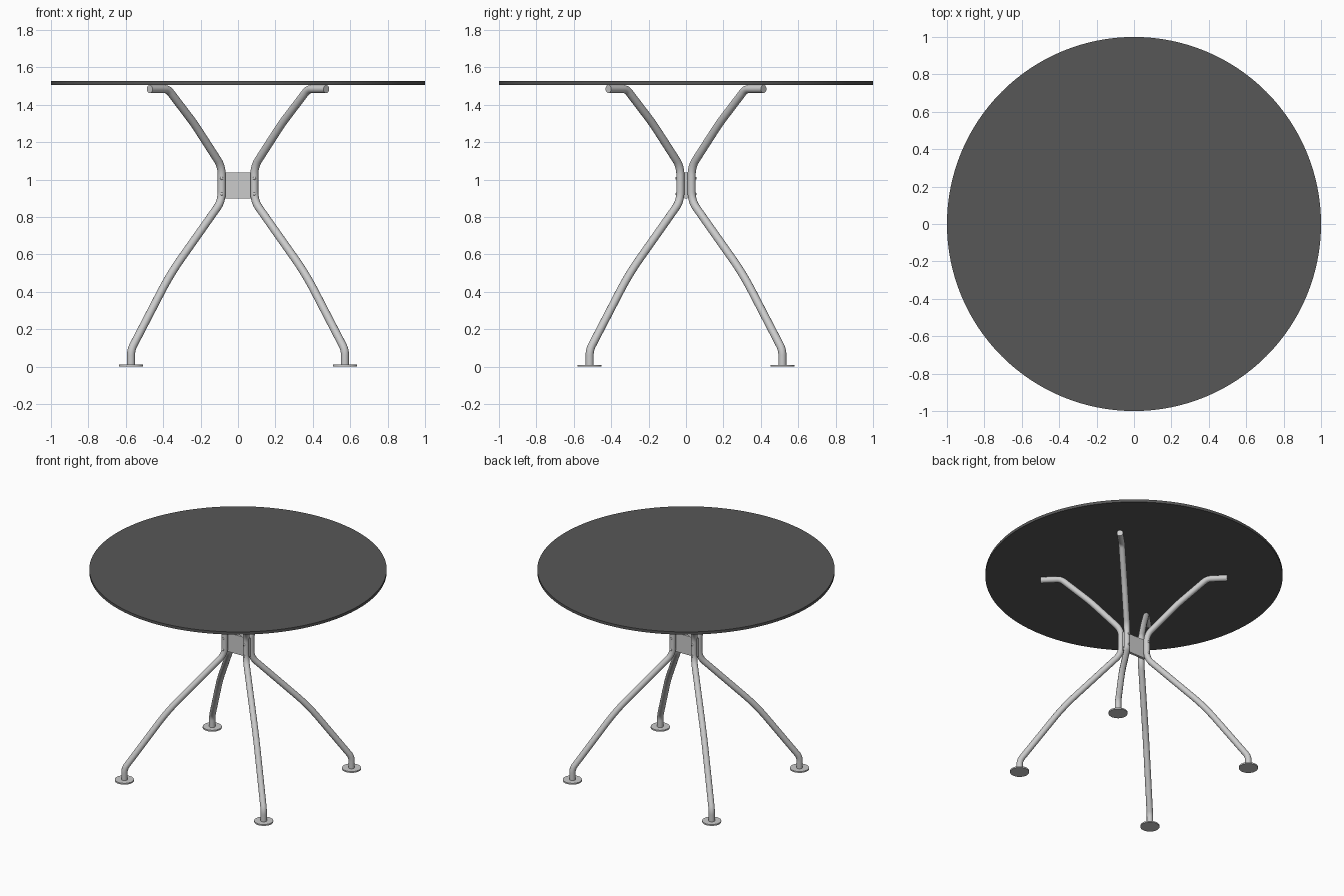
import bpy
from math import radians, tan, cos, pi
from mathutils import Vector

if "Cube" in bpy.data.objects:
    bpy.data.objects.remove(bpy.data.objects["Cube"])

TUBE_R = 0.0215
LEG_X, LEG_Y = 0.087, 0.03          # where the vertical part of each leg sits


def smooth(ob):
    bpy.ops.object.select_all(action='DESELECT')
    bpy.context.view_layer.objects.active = ob
    ob.select_set(True)
    bpy.ops.object.shade_smooth_by_angle(angle=radians(35))


def cylinder(name, r, z0, z1, x=0, y=0, sides=48):
    bpy.ops.mesh.primitive_cylinder_add(vertices=sides, radius=r, depth=z1 - z0,
                                        location=(x, y, (z0 + z1) / 2))
    ob = bpy.context.object
    ob.name = name
    smooth(ob)
    return ob


def fillet(corners, steps=8):
    """Round each (point, radius) corner of a path with an arc."""
    pts = [corners[0][0]]
    for i in range(1, len(corners) - 1):
        p, r = corners[i]
        a = (corners[i - 1][0] - p).normalized()
        b = (corners[i + 1][0] - p).normalized()
        half = (pi - a.angle(b)) / 2
        centre = p + (a + b).normalized() * (r / cos(half))
        s = (p + a * r * tan(half) - centre).normalized()
        e = (p + b * r * tan(half) - centre).normalized()
        pts += [centre + s.slerp(e, k / steps) * r for k in range(steps + 1)]
    pts.append(corners[-1][0])
    return pts


def tube(name, pts):
    cu = bpy.data.curves.new(name, 'CURVE')
    cu.dimensions = '3D'
    cu.bevel_depth = TUBE_R
    cu.bevel_resolution = 6
    cu.use_fill_caps = True
    sp = cu.splines.new('POLY')
    sp.points.add(len(pts) - 1)
    for q, p in zip(sp.points, pts):
        q.co = (*p, 1)
    ob = bpy.data.objects.new(name, cu)
    bpy.context.collection.objects.link(ob)
    bpy.ops.object.select_all(action='DESELECT')
    bpy.context.view_layer.objects.active = ob
    ob.select_set(True)
    bpy.ops.object.convert(target='MESH')
    smooth(bpy.context.object)


# round table top
top = cylinder("table_top", 1.0, 1.506, 1.526, sides=128)
mat = bpy.data.materials.new("dark_top")
mat.diffuse_color = (0.095, 0.095, 0.095, 1)
mat.use_nodes = True
mat.node_tree.nodes["Principled BSDF"].inputs["Base Color"].default_value = mat.diffuse_color
top.data.materials.append(mat)

# leg path: outward offset along the diagonal, height, bend radius
PROFILE = [(0.485, 0.005, 0), (0.485, 0.09, 0.09), (0.275, 0.495, 1.5),
           (0, 0.885, 0.12), (0, 1.07, 0.12), (0.148, 1.30, 1.2),
           (0.288, 1.484, 0.07), (0.385, 1.484, 0)]

# four bent tube legs with foot discs and clamp screws
for sx in (-1, 1):
    for sy in (-1, 1):
        tag = ("front" if sy < 0 else "back") + ("_left" if sx < 0 else "_right")
        path = [(Vector((sx * (LEG_X + d), sy * (LEG_Y + d), z)), r)
                for d, z, r in PROFILE]
        tube(tag + "_leg", fillet(path))
        cylinder(tag + "_foot", 0.064, 0, 0.01, *path[0][0].xy)
        for z in (0.923, 1.007):
            bpy.ops.mesh.primitive_uv_sphere_add(
                segments=16, ring_count=8, radius=0.008,
                location=(sx * LEG_X, sy * (LEG_Y + TUBE_R), z))
            bpy.context.object.name = tag + "_screw"
            bpy.context.object.scale.y = 0.6
            smooth(bpy.context.object)

# centre plate clamped between the front and back legs
bpy.ops.mesh.primitive_cube_add(size=1, location=(0, 0, 0.968))
plate = bpy.context.object
plate.name = "centre_plate"
plate.scale = (0.19, 0.018, 0.14)
